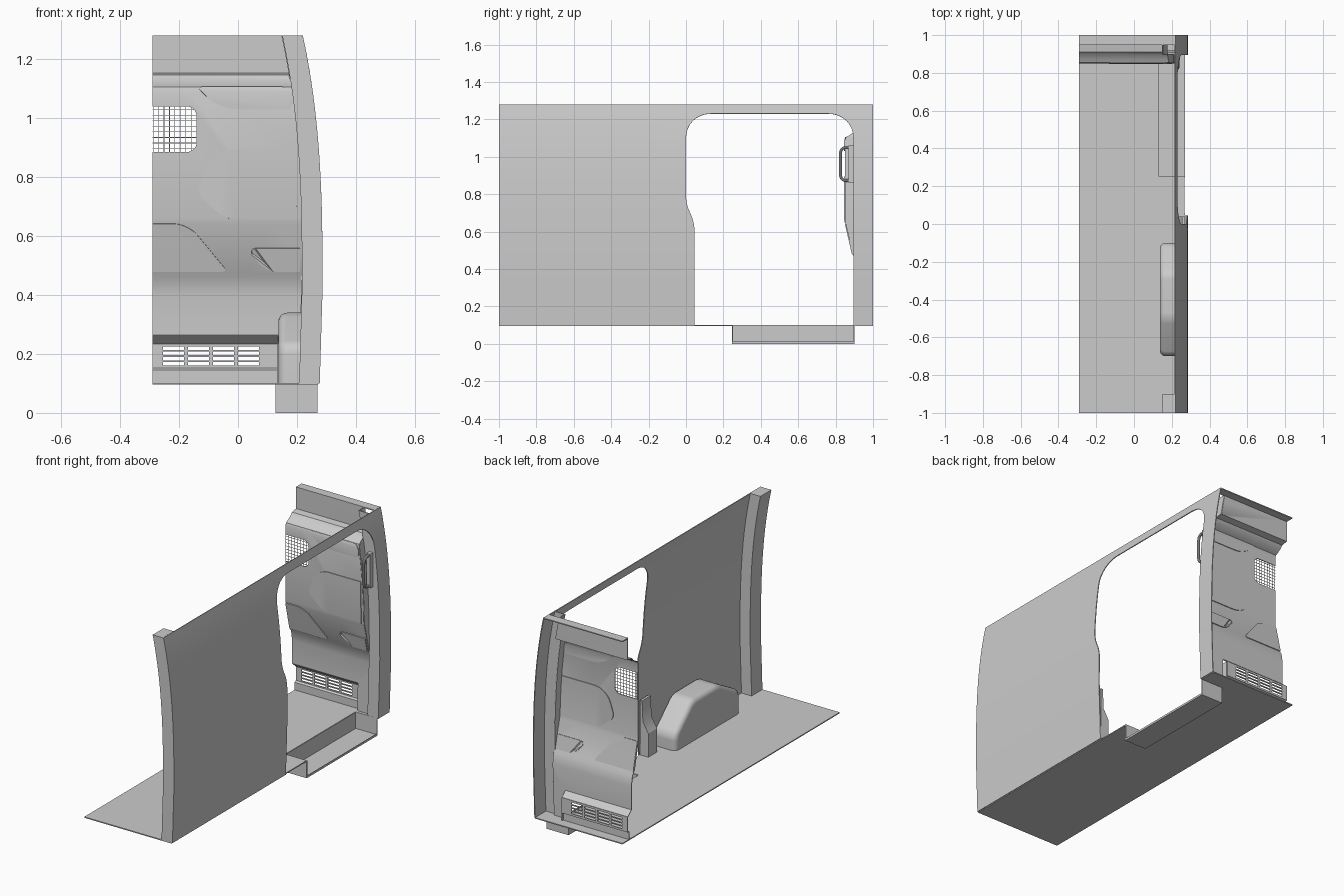
import bpy, bmesh, math
from mathutils import Vector

if "Cube" in bpy.data.objects:
    bpy.data.objects.remove(bpy.data.objects["Cube"])

T = 0.005                                   # sheet thickness
TOP, FLOOR = 1.28, 0.10


def outer(z):                               # curved body side
    return 0.287 - (0.102 * (z - 0.42) ** 2.8 if z > 0.42 else 0.03 * (0.42 - z))


def inner(z):
    return outer(z) - 0.07


# partition profile (z, y)
PROFILE = [(0.10, .915), (0.265, .915), (0.40, .915), (0.46, .905), (0.475, .895), (0.64, .857),
           (0.66, .853), (1.09, .853), (1.105, .858), (1.112, .872), (1.13, .90), (1.145, .912),
           (1.152, .95), (1.28, .95)]


def part_y(z):
    for (z0, y0), (z1, y1) in zip(PROFILE, PROFILE[1:]):
        if z <= z1 + 1e-6:
            return y0 + (y1 - y0) * (z - z0) / (z1 - z0)
    return PROFILE[-1][1]


def finish(name, bm):
    bmesh.ops.recalc_face_normals(bm, faces=bm.faces)
    me = bpy.data.meshes.new(name)
    bm.to_mesh(me)
    bm.free()
    ob = bpy.data.objects.new(name, me)
    bpy.context.collection.objects.link(ob)
    return ob


def rounded(pts):
    """Points (u, v, r); corners with r are rounded."""
    out = []
    for i, p in enumerate(pts):
        c = Vector(p[:2])
        if len(p) < 3:
            out.append(c)
            continue
        a = c + (Vector(pts[i - 1][:2]) - c).normalized() * p[2]
        b = c + (Vector(pts[(i + 1) % len(pts)][:2]) - c).normalized() * p[2]
        for k in range(9):
            t = k / 8
            w = 1.5                          # rational weight, close to a circle
            q = [(1 - t) ** 2, w * t * (1 - t), t * t]
            out.append((a * q[0] + c * q[1] + b * q[2]) / sum(q))
    return out


def sheet(name, outline, cuts, place, thick=T):
    """Flat outline (u, z), cut into rows, then bent by place(u, z)."""
    bm = bmesh.new()
    bm.faces.new([bm.verts.new((u, 0, z)) for u, z in outline])
    bm.normal_update()
    bmesh.ops.triangulate(bm, faces=bm.faces, ngon_method="EAR_CLIP")
    for z in cuts:
        bmesh.ops.bisect_plane(bm, geom=bm.verts[:] + bm.edges[:] + bm.faces[:], dist=1e-5,
                               plane_co=(0, 0, z), plane_no=(0, 0, 1))
    for v in bm.verts:
        v.co = place(v.co.x, v.co.z)
    ob = finish(name, bm)
    m = ob.modifiers.new("thickness", "SOLIDIFY")
    m.thickness, m.offset = thick, 0
    return ob


def loft(name, rings, closed=True):
    bm = bmesh.new()
    vs = [[bm.verts.new(p) for p in r] for r in rings]
    n = len(vs[0])
    for a, b in zip(vs, vs[1:]):
        for i in range(n if closed else n - 1):
            j = (i + 1) % n
            bm.faces.new((a[i], a[j], b[j], b[i]))
    if closed:
        bm.faces.new(vs[0])
        bm.faces.new(vs[-1])
    ob = finish(name, bm)
    if not closed:
        m = ob.modifiers.new("thickness", "SOLIDIFY")
        m.thickness, m.offset = T, 0
    return ob


def boxes(name, items):
    """Several boxes (x0, x1, y0, y1, z0, z1) in one object."""
    bm = bmesh.new()
    for x0, x1, y0, y1, z0, z1 in items:
        vs = bmesh.ops.create_cube(bm, size=1)["verts"]
        for v in vs:
            v.co = ((x0 + x1) / 2 + v.co.x * (x1 - x0), (y0 + y1) / 2 + v.co.y * (y1 - y0),
                    (z0 + z1) / 2 + v.co.z * (z1 - z0))
    return finish(name, bm)


def tube(name, pts, r):
    cu = bpy.data.curves.new(name, "CURVE")
    cu.dimensions, cu.bevel_depth, cu.bevel_resolution = "3D", r, 3
    cu.use_fill_caps = True
    sp = cu.splines.new("POLY")
    sp.points.add(len(pts) - 1)
    for s, p in zip(sp.points, pts):
        s.co = (*p, 1)
    bpy.context.collection.objects.link(bpy.data.objects.new(name, cu))


ROWS = [FLOOR + (TOP - FLOOR) * i / 24 for i in range(25)]

# floor with a notch for the step
loft("floor", [[(x, y, z) for x, y in ((-.29, -1), (.272, -1), (.272, .045), (.268, .06), (.268, .25),
     (.13, .25), (.13, .895), (.272, .895), (.272, 1), (-.29, 1))] for z in (.096, .102)])

# side step well, open towards the door
boxes("door_step", [(.127, .27, .247, .90, 0, .006), (.127, .132, .247, .90, 0, .1),
                    (.127, .27, .247, .252, 0, .1), (.127, .27, .895, .90, 0, .1),
                    (.266, .27, .247, .90, 0, .012)])

# curved side wall with the sliding door opening
wall = rounded([(-1, FLOOR), (.045, FLOOR), (.045, .65, .04), (0, .75, .04), (0, 1.23, .13),
                (.895, 1.23, .13), (.895, FLOOR), (1, FLOOR), (1, TOP), (-1, TOP)])
sheet("side_wall", wall, ROWS[1:-1], lambda y, z: (outer(z) - T / 2, y, z))

# rear pillar and front door jamb
loft("rear_pillar", [[(inner(z), -1, z), (outer(z) - T, -1, z), (outer(z) - T, -.9, z),
                      (inner(z), -.9, z)] for z in ROWS])
loft("door_jamb", [[(outer(z) - T, .898, z), (inner(z), .898, z)] for z in ROWS], False)

# small trim post behind the door opening
loft("door_post_trim", [[(x, y, z) for x, y in ((xi, -.04), (.27, -.04), (.27, .04), (xi, .04))]
                        for xi, z in ((.215, .1), (.215, .24), (.25, .30), (.255, .42))])

# wheel arch with a rounded inner edge
arch = rounded([(-.1, .1), (-.1, .19, .03), (-.26, .34, .03), (-.5, .34, .03), (-.7, .23, .03), (-.7, .1)])
rings = []
for i in range(6):
    a = i / 5 * math.pi / 2
    d = .03 * (1 - math.sin(a))
    rings.append([(.137 + .03 * (1 - math.cos(a)), -.4 + (y + .4) * (1 - d / .3),
                   .1 + (z - .1) * (1 - d / .24)) for y, z in arch])
rings.append([(.27, y, z) for y, z in arch])
loft("wheel_arch", rings)

# bulkhead partition with a window notch on the cut side
edge = [Vector((inner(z), z)) for z in ROWS]
part = [Vector((.135, .265)), Vector((.135, FLOOR))] + edge + rounded(
    [(-.29, TOP), (-.29, 1.04), (-.14, 1.04, .035), (-.14, .885, .035), (-.29, .885), (-.29, .265)])
zcuts = [z for z, y in PROFILE[1:-1]]
on_part = lambda x, z: (x, part_y(z), z)
sheet("partition", part, zcuts, on_part)
side_rows = sorted(set(ROWS + zcuts))
loft("partition_side", [[(inner(z), part_y(z), z), (inner(z), .9 if part_y(z) < .895 else .899, z)]
                        for z in side_rows], False)
boxes("partition_top_flange", [(-.29, .217, .948, 1, TOP - .006, TOP)])

# pressed panels
panels = {
    "middle": [(.2, .65), (-.03, .65, .05), (-.14, .74, .03), (-.09, .895, .08), (.197, .895)],
    "upper": [(.185, 1.03, .02), (-.06, 1.03, .06), (-.14, 1.105, .02), (.185, 1.105, .04)],
    "lower_left": [(-.29, .48), (-.035, .48, .02), (-.17, .643, .05), (-.29, .643)],
    "lower_right": [(.21, .48), (.095, .48, .04), (.04, .545, .015), (.052, .56, .01), (.21, .56)],
}
for key, pts in panels.items():
    sheet("pressed_panel_" + key, rounded(pts), zcuts, on_part, .014)

# wire mesh in the window
boxes("window_mesh",
      [(x - .001, x + .001, .852, .854, .885, 1.04) for x in [-.288 + .0185 * i for i in range(8)]] +
      [(-.29, -.14, .853, .855, z - .001, z + .001) for z in [.897 + .0188 * i for i in range(8)]])

# vent recess at the foot of the partition
loft("vent_recess", [[(x, .915, .265), (x, .95, .235)] for x in (-.29, .135)], False)
loft("vent_recess_end", [[(.135, .913, z), (.135, .95, z)] for z in (.1, .236)], False)
loft("vent_foot", [[(x, .95, .152), (x, .938, .145), (x, .938, .1)] for x in (-.29, .135)], False)
slots = [.16, .178, .196, .214]
cols = [-.255, -.17, -.085, 0]
uprights = list(zip([-.29] + [c + .072 for c in cols], cols + [.135]))
rails = list(zip([.148] + [s + .012 for s in slots], slots + [.238]))
boxes("vent_grille", [(a, b, .947, .953, .148, .238) for a, b in uprights] +
      [(c, c + .072, .947, .953, a, b) for c in cols for a, b in rails])

# grab handle on the door jamb
hx = .232
loop = rounded([(.89, 1.05), (.826, 1.05, .03), (.826, .873, .03), (.89, .873)])
tube("grab_handle", [(hx, y, z) for y, z in loop], .008)
boxes("handle_base", [(hx - .012, hx + .012, .868, .895, .862, 1.06)])

# apply thickness, then smooth shading with sharp edges kept
bpy.ops.object.select_all(action="SELECT")
bpy.context.view_layer.objects.active = bpy.context.collection.objects["floor"]
bpy.ops.object.convert(target="MESH")
bpy.ops.object.shade_smooth_by_angle(angle=math.radians(30))
